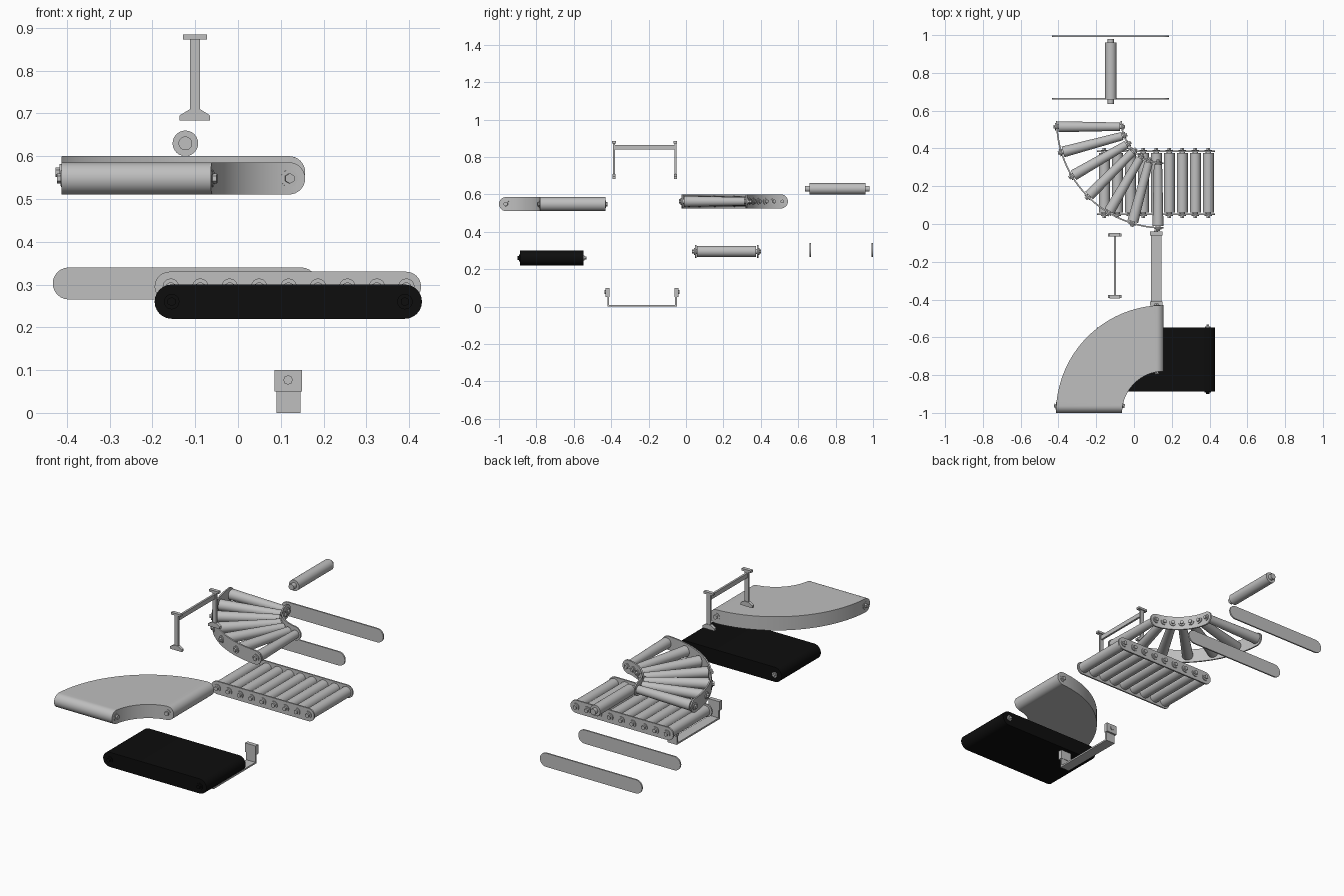
import bpy, bmesh
from math import pi, sin, cos
from mathutils import Vector

cube = bpy.data.objects.get("Cube")
if cube:
    bpy.data.objects.remove(cube)


def material(name, value):
    m = bpy.data.materials.new(name)
    m.use_nodes = True
    color = (value, value, value, 1)
    m.diffuse_color = color
    m.node_tree.nodes["Principled BSDF"].inputs["Base Color"].default_value = color
    return m


GRAY = material("steel gray", 0.52)
BLACK = material("rubber black", 0.004)
made = []


def finish(name, bm, mat=GRAY):
    bmesh.ops.remove_doubles(bm, verts=bm.verts, dist=1e-5)
    bmesh.ops.recalc_face_normals(bm, faces=bm.faces)
    mesh = bpy.data.meshes.new(name)
    bm.to_mesh(mesh)
    bm.free()
    mesh.materials.append(mat)
    ob = bpy.data.objects.new(name, mesh)
    bpy.context.collection.objects.link(ob)
    made.append(ob)
    return ob


def rod(name, a, b, r1, r2=None, sides=24, mat=GRAY):
    """Cylinder or cone from point a to point b."""
    a, b = Vector(a), Vector(b)
    bm = bmesh.new()
    bmesh.ops.create_cone(bm, cap_ends=True, segments=sides, radius1=r1,
                          radius2=r1 if r2 is None else r2, depth=(b - a).length)
    turn = (b - a).to_track_quat('Z', 'Y').to_matrix().to_4x4()
    bm.transform(turn)
    bmesh.ops.translate(bm, verts=bm.verts, vec=(a + b) / 2)
    return finish(name, bm, mat)


def prism(name, outline, y0, y1, mat=GRAY):
    """Extrude an x-z outline along y."""
    bm = bmesh.new()
    face = bm.faces.new([bm.verts.new((x, y0, z)) for x, z in outline])
    new = bmesh.ops.extrude_face_region(bm, geom=[face])["geom"]
    bmesh.ops.translate(bm, vec=(0, y1 - y0, 0),
                        verts=[v for v in new if isinstance(v, bmesh.types.BMVert)])
    return finish(name, bm, mat)


def box(name, x0, x1, y0, y1, z0, z1):
    return prism(name, [(x0, z0), (x1, z0), (x1, z1), (x0, z1)], y0, y1)


def stadium(x0, x1, z0, z1, n=12):
    r, z = (z1 - z0) / 2, (z0 + z1) / 2
    pts = []
    for cx, start in ((x1 - r, -pi / 2), (x0 + r, pi / 2)):
        pts += [(cx + r * cos(start + pi * i / n), z + r * sin(start + pi * i / n))
                for i in range(n + 1)]
    return pts


def arc_point(center, start, r, t):
    """Point at arc length t along a quarter turn of radius r."""
    a = start + t / r
    return Vector((center[0] + r * cos(a), center[1] + r * sin(a), center[2]))


def arc_slab(name, center, start, r0, r1, half):
    """Quarter-circle slab with rounded ends."""
    rings = []
    bm = bmesh.new()
    n, mid = 8, 32
    for i in range(2 * n + mid + 1):
        ring = []
        for r, side in ((r0, 1), (r1, 1), (r1, -1), (r0, -1)):
            length = r * pi / 2
            if i <= n:
                a = pi / 2 * i / n
                t, h = half * (1 - cos(a)), half * sin(a)
            elif i >= n + mid:
                a = pi / 2 * (2 * n + mid - i) / n
                t, h = length - half * (1 - cos(a)), half * sin(a)
            else:
                t, h = half + (length - 2 * half) * (i - n) / mid, half
            ring.append(bm.verts.new(arc_point(center, start, r, t) + Vector((0, 0, side * h))))
        rings.append(ring)
    for p, q in zip(rings, rings[1:]):
        for k in range(4):
            j = (k + 1) % 4
            bm.faces.new((p[k], p[j], q[j], q[k]))
    return finish(name, bm)


def bolt(name, base, direction, size=0.02, mat=GRAY):
    """Round washer with a six-sided nut, pointing along direction."""
    base, d = Vector(base), Vector(direction).normalized()
    rod(name + "_washer", base, base + d * 0.005, size, mat=mat)
    rod(name + "_nut", base, base + d * 0.014, size * 0.6, sides=6, mat=mat)


# Straight belt section
prism("straight_belt", stadium(-0.195, 0.43, 0.22, 0.30), -0.887, -0.547, BLACK)
for x in (-0.155, 0.39):
    bolt("belt_front_bolt", (x, -0.887, 0.26), (0, -1, 0), 0.018, BLACK)
    bolt("belt_back_bolt", (x, -0.547, 0.26), (0, 1, 0), 0.014)

# Curved belt section
C = (0.157, -1.0, 0.548)
R_IN, R_OUT = 0.22, 0.57
arc_slab("curved_belt", C, pi / 2, R_IN, R_OUT, 0.0375)
for r, sign in ((R_IN, -1), (R_OUT, 1)):
    for t in (0.0375, r * pi / 2 - 0.0375):
        p = arc_point(C, pi / 2, r, t)
        out = p - Vector(C)
        bolt("curved_belt_bolt", p - out.normalized() * 0.003 * sign, out * sign)

# Straight roller section
for y0, y1, d in ((0.047, 0.055, -1), (0.38, 0.388, 1)):
    prism("roller_side_rail", stadium(-0.195, 0.428, 0.26, 0.33), y0, y1)
    for i in range(9):
        bolt("rail_bolt", (-0.157 + i * 0.0688, y0 if d < 0 else y1, 0.295), (0, d, 0), 0.019)
for i in range(9):
    x = -0.157 + i * 0.0688
    rod("straight_roller", (x, 0.06, 0.295), (x, 0.375, 0.295), 0.029)
    rod("roller_shaft", (x, 0.05, 0.295), (x, 0.385, 0.295), 0.014, sides=12)

# Curved roller section with tapered rollers
C = (0.157, 0.545, 0.5625)
arc_slab("inner_curved_rail", C, pi, R_IN, R_IN + 0.008, 0.0375)
arc_slab("outer_curved_rail", C, pi, R_OUT - 0.008, R_OUT, 0.0375)
for i in range(7):
    ends = [arc_point(C, pi, r, 0.03 + i * (r * pi / 2 - 0.06) / 6) for r in (R_IN, R_OUT)]
    a, b = ends
    d = (b - a).normalized()
    rod("tapered_roller", a + d * 0.013, b - d * 0.013, 0.022, 0.029)
    rod("tapered_roller_shaft", a, b, 0.013, sides=12)
    bolt("inner_rail_bolt", a, -d, 0.017)
    bolt("outer_rail_bolt", b, d, 0.019)

# Loose roller
rod("loose_roller", (-0.123, 0.66, 0.63), (-0.123, 0.96, 0.63), 0.03)
rod("loose_roller_shaft", (-0.123, 0.635, 0.63), (-0.123, 0.98, 0.63), 0.016)

# Loose side plates
for y in (0.663, 0.995):
    prism("loose_side_plate", stadium(-0.433, 0.185, 0.265, 0.34), y - 0.004, y + 0.004)

# Support stand
for y in (-0.385, -0.057):
    box("stand_post", -0.112, -0.089, y - 0.005, y + 0.005, 0.70, 0.876)
    box("stand_cap", -0.129, -0.073, y - 0.010, y + 0.010, 0.873, 0.885)
    prism("stand_foot", [(-0.137, 0.683), (-0.065, 0.683), (-0.065, 0.695),
                         (-0.087, 0.709), (-0.114, 0.709), (-0.137, 0.695)],
          y - 0.008, y + 0.008)
box("stand_crossbar", -0.106, -0.095, -0.385, -0.057, 0.84, 0.865)

# U-shaped bracket
box("bracket_base", 0.09, 0.146, -0.42, -0.05, 0, 0.009)
for s in (-1, 1):
    def span(inner, outer):
        return sorted((-0.235 + s * inner, -0.235 + s * outer))
    box("bracket_arm", 0.09, 0.146, *span(0.176, 0.186), 0, 0.06)
    box("bracket_block", 0.085, 0.15, *span(0.174, 0.196), 0.05, 0.10)
    y = -0.235 + s * 0.195
    rod("bracket_bolt", (0.117, y, 0.077), (0.117, y + s * 0.006, 0.077), 0.011, sides=8)

# Smooth the round surfaces and keep the edges sharp
for ob in made:
    ob.select_set(True)
bpy.context.view_layer.objects.active = made[0]
bpy.ops.object.shade_smooth_by_angle(angle=0.6)
